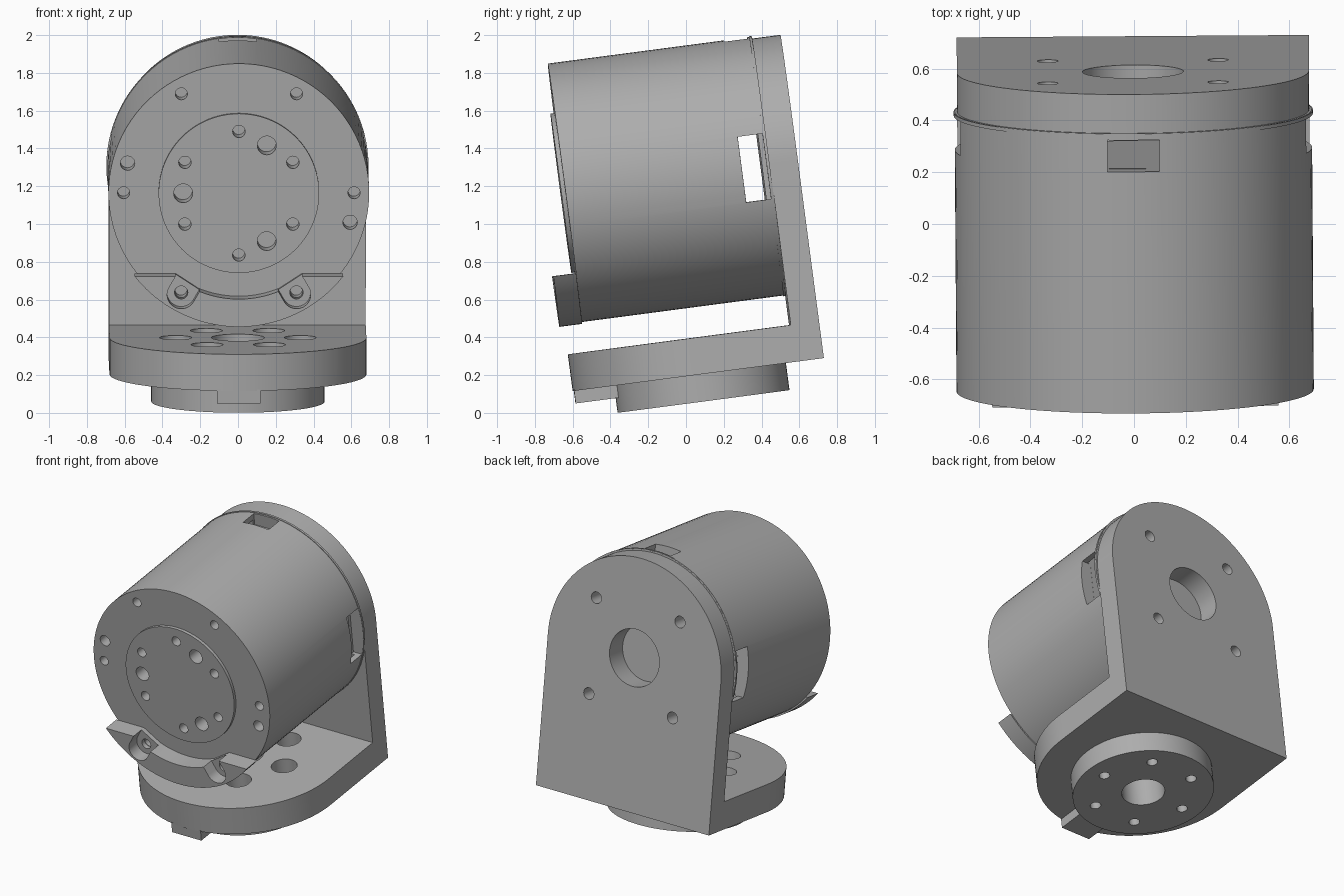
import bpy
import bmesh
from math import cos, sin, pi, radians, sqrt
from mathutils import Matrix

old = bpy.data.objects.get("Cube")
if old:
    bpy.data.objects.remove(old, do_unlink=True)

grey = bpy.data.materials.new("plain grey")
grey.use_nodes = True
COLOUR = (0.42, 0.42, 0.42, 1)
grey.diffuse_color = COLOUR
grey.node_tree.nodes["Principled BSDF"].inputs["Base Color"].default_value = COLOUR

AXIS = 1.239      # height of the motor axis before tilting
MID = 0.1         # depth of the base centre before tilting
parts = []


def arc(r, a0, a1, n, cx=0, cy=0):
    angles = [radians(a0 + (a1 - a0) * i / n) for i in range(n + 1)]
    return [(cx + r * cos(a), cy + r * sin(a)) for a in angles]


def circle(r, cx=0, cy=0, n=96):
    return arc(r, 0, 360, n, cx, cy)[:-1]


def rect(x0, x1, y0, y1):
    return [(x0, y0), (x1, y0), (x1, y1), (x0, y1)]


def prism(name, outline, axis, lo, hi):
    """Extrude a closed outline along y or z."""
    bm = bmesh.new()
    place = (lambda p, d: (p[0], d, p[1])) if axis == "y" else (lambda p, d: (p[0], p[1], d))
    bottom = [bm.verts.new(place(p, lo)) for p in outline]
    top = [bm.verts.new(place(p, hi)) for p in outline]
    bm.faces.new(bottom)
    bm.faces.new(top)
    for i in range(len(outline)):
        j = (i + 1) % len(outline)
        bm.faces.new((bottom[i], bottom[j], top[j], top[i]))
    bmesh.ops.recalc_face_normals(bm, faces=bm.faces)
    mesh = bpy.data.meshes.new(name)
    bm.to_mesh(mesh)
    bm.free()
    obj = bpy.data.objects.new(name, mesh)
    bpy.context.collection.objects.link(obj)
    return obj


def part(*args):
    obj = prism(*args)
    obj.data.materials.append(grey)
    parts.append(obj)
    return obj


def combine(obj, tool, operation):
    mod = obj.modifiers.new(operation.lower(), "BOOLEAN")
    mod.operation = operation
    mod.solver = "EXACT"
    mod.object = tool
    bpy.context.view_layer.objects.active = obj
    bpy.ops.object.modifier_apply(modifier=mod.name)


def cut(targets, outline, axis, lo, hi):
    tool = prism("cutter", outline, axis, lo, hi)
    for obj in targets:
        combine(obj, tool, "DIFFERENCE")
    bpy.data.objects.remove(tool, do_unlink=True)


def ring_points(r, angles, cx=0, cy=0):
    return [(cx + r * cos(radians(a)), cy + r * sin(radians(a))) for a in angles]


HEX = range(0, 360, 60)

# Motor housing with a hollow rear chamber and three windows
housing = part("motor_housing", circle(0.69, 0, AXIS), "y", -0.484, 0.606)
cut([housing], circle(0.65, 0, AXIS), "y", 0.458, 0.565)
for x0, x1 in ((0.6, 0.8), (-0.8, -0.6)):
    cut([housing], rect(x0, x1, AXIS - 0.175, AXIS + 0.175), "y", 0.457, 0.59)
cut([housing], rect(-0.1, 0.1, AXIS + 0.6, AXIS + 0.8), "y", 0.457, 0.58)
part("rear_collar", circle(0.694, 0, AXIS), "y", 0.591, 0.605)

# Output disc on the front
disc = part("output_disc", circle(0.425, 0, AXIS), "y", -0.505, -0.484)
for p in ring_points(0.33, range(30, 390, 60), 0, AXIS):
    cut([disc, housing], circle(0.033, *p, 24), "y", -0.55, -0.38)
for p in ring_points(0.295, (60, 180, 300), 0, AXIS):
    cut([disc, housing], circle(0.05, *p, 32), "y", -0.55, -0.38)

# Holes around the housing face
for p in ring_points(0.61, HEX, 0, AXIS):
    cut([housing], circle(0.032, *p, 24), "y", -0.55, -0.38)
for p in ring_points(0.61, (165, 345), 0, AXIS):
    cut([housing], circle(0.038, *p, 24), "y", -0.55, -0.38)

# Crescent clip under the output disc
end = sqrt(0.7 ** 2 - 0.43 ** 2)
outline = arc(0.7, 218, 322, 40, 0, AXIS) + [(end, AXIS - 0.43), (0.335, AXIS - 0.43)]
outline += arc(0.552, 293, 247, 24, 0, AXIS) + [(-0.335, AXIS - 0.43), (-end, AXIS - 0.43)]
clip = part("front_clip", outline, "y", -0.605, -0.4845)
for a in (240, 300):
    hole = ring_points(0.61, [a], 0, AXIS)[0]
    slot = arc(0.075, a - 90, a + 90, 20, *hole)
    inward = ring_points(0.2, [a + 180])[0]
    slot += [(slot[i][0] + inward[0], slot[i][1] + inward[1]) for i in (-1, 0)]
    cut([clip], slot, "y", -0.7, -0.515)
    cut([clip], circle(0.035, *hole, 24), "y", -0.7, -0.4)

# Upright bracket plate with a rounded top
W = 0.68
plate = part("bracket_upright", arc(W, 0, 180, 64, 0, AXIS) + [(-W, 0.193), (W, 0.193)],
             "y", 0.606, 0.757)
cut([plate], circle(0.195, 0, AXIS, 64), "y", 0.5, 0.9)
for p in ring_points(0.465, range(45, 405, 90), 0, AXIS):
    cut([plate], circle(0.04, *p, 24), "y", 0.5, 0.9)

# Base plate with a rounded front, locating tab and lower flange
base = part("bracket_base", arc(W, 180, 360, 64, 0, MID) + [(W, 0.606), (-W, 0.606)],
            "z", 0.193, 0.389)
flange = part("lower_flange", circle(0.459, 0, MID), "z", 0.048, 0.193)
part("locating_tab", rect(-0.115, 0.115, MID - 0.673, MID - 0.44), "z", 0.126, 0.2)
cut([base, flange], circle(0.14, 0, MID, 48), "z", 0, 0.5)
for p in ring_points(0.33, HEX, 0, MID):
    cut([base], circle(0.085, *p, 32), "z", 0.24, 0.5)
    cut([base, flange], circle(0.035, *p, 24), "z", 0, 0.3)

# Tilt the whole assembly and shade it
tilt = Matrix.Rotation(radians(0.4), 4, "Z") @ Matrix.Rotation(radians(7.5), 4, "X")
bpy.ops.object.select_all(action="DESELECT")
for obj in parts:
    obj.data.transform(tilt)
    obj.select_set(True)
bpy.context.view_layer.objects.active = parts[0]
bpy.ops.object.shade_smooth_by_angle(angle=radians(30))
